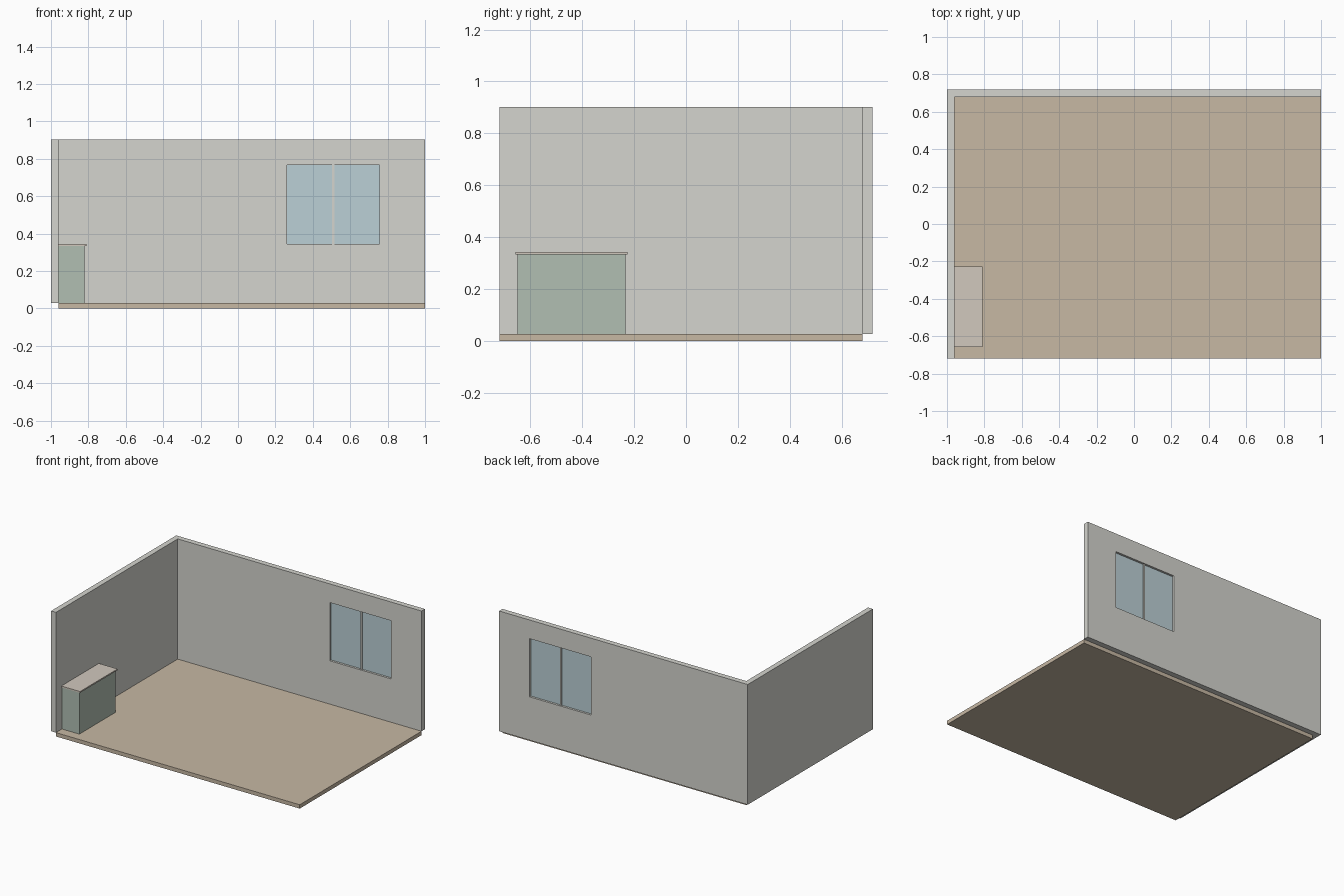
import bpy, bmesh

if "Cube" in bpy.data.objects:
    bpy.data.objects.remove(bpy.data.objects["Cube"])

def material(name, rgb):
    m = bpy.data.materials.new(name)
    m.diffuse_color = (*rgb, 1)
    m.use_nodes = True
    m.node_tree.nodes["Principled BSDF"].inputs["Base Color"].default_value = m.diffuse_color
    return m

def prism(name, outline, z0, z1, mat=None):
    """Extrude a flat outline from z0 up to z1."""
    bm = bmesh.new()
    face = bm.faces.new([bm.verts.new((x, y, z0)) for x, y in outline])
    ext = bmesh.ops.extrude_face_region(bm, geom=[face])
    for v in ext["geom"]:
        if isinstance(v, bmesh.types.BMVert):
            v.co.z = z1
    bmesh.ops.recalc_face_normals(bm, faces=bm.faces)
    mesh = bpy.data.meshes.new(name)
    bm.to_mesh(mesh)
    bm.free()
    ob = bpy.data.objects.new(name, mesh)
    bpy.context.collection.objects.link(ob)
    if mat:
        mesh.materials.append(mat)
    return ob

def box(name, x, y, z, mat=None):
    return prism(name, [(x[0], y[0]), (x[1], y[0]), (x[1], y[1]), (x[0], y[1])], *z, mat)

wall_mat = material("plaster", (0.66, 0.66, 0.62))
floor_mat = material("floor_tan", (0.57, 0.48, 0.37))
green = material("cabinet_green", (0.44, 0.52, 0.45))
top_mat = material("counter_stone", (0.64, 0.58, 0.51))
glass_mat = material("window_glass", (0.50, 0.63, 0.67))

D = 0.719            # half depth of the room
XI, YI = -0.961, 0.68  # inner wall faces
ZF, ZT = 0.028, 0.902  # floor top, wall top

# Floor slab
box("floor", (XI, 1), (-D, YI), (0, ZF), floor_mat)

# L-shaped walls with a window opening
walls = prism("walls", [(-1, -D), (XI, -D), (XI, YI), (1, YI), (1, D), (-1, D)], ZF, ZT, wall_mat)
wx, wz = (0.262, 0.756), (0.343, 0.766)
cutter = box("window_cutter", wx, (YI - 0.1, D + 0.1), wz, wall_mat)
cutter.hide_render = True
mod = walls.modifiers.new("window_opening", "BOOLEAN")
mod.operation, mod.solver, mod.object = "DIFFERENCE", "EXACT", cutter
bpy.context.view_layer.objects.active = walls
bpy.ops.object.modifier_apply(modifier=mod.name)
bpy.data.objects.remove(cutter)

# Window panes and centre mullion
yc, mid, half = (YI + D) / 2, sum(wx) / 2, 0.006
for side, x in (("left", (wx[0], mid - half)), ("right", (mid + half, wx[1]))):
    box("window_pane_" + side, x, (yc - 0.004, yc + 0.004), wz, glass_mat)
box("window_mullion", (mid - half, mid + half), (yc - 0.012, yc + 0.012), wz, wall_mat)

# Low cabinet with overhanging counter
box("cabinet_body", (XI, -0.821), (-0.65, -0.234), (ZF, 0.333), green)
box("cabinet_counter", (XI, -0.811), (-0.657, -0.226), (0.333, 0.343), top_mat)
